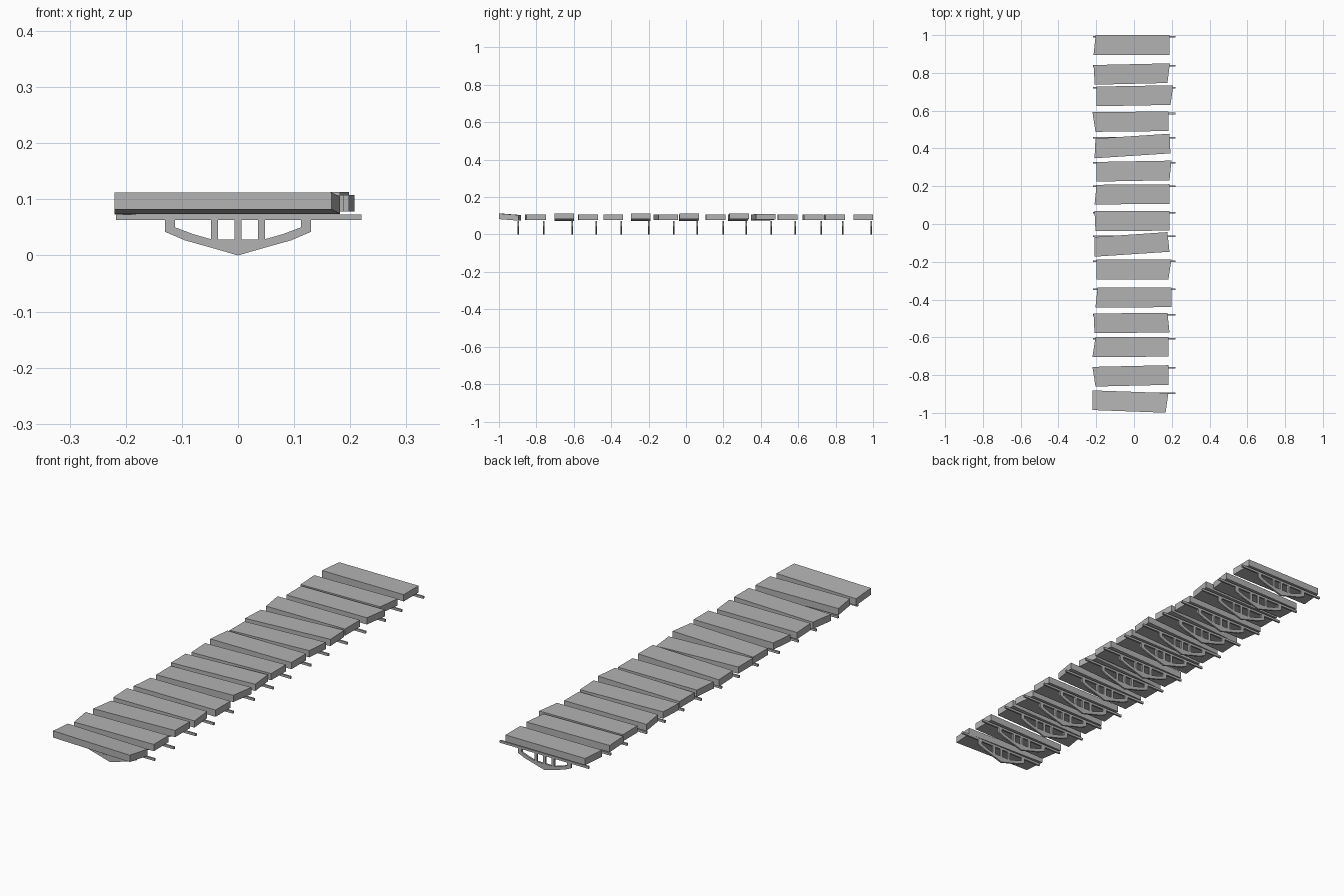
import bpy
import bmesh

cube = bpy.data.objects.get("Cube")
if cube:
    bpy.data.objects.remove(cube, do_unlink=True)

grey = bpy.data.materials.new("weathered_grey")
grey.use_nodes = True
colour = (0.45, 0.45, 0.45, 1)
grey.diffuse_color = colour
grey.node_tree.nodes["Principled BSDF"].inputs["Base Color"].default_value = colour


def finish(name, bm, location=(0, 0, 0)):
    bmesh.ops.recalc_face_normals(bm, faces=bm.faces)
    mesh = bpy.data.meshes.new(name)
    bm.to_mesh(mesh)
    bm.free()
    mesh.materials.append(grey)
    obj = bpy.data.objects.new(name, mesh)
    obj.location = location
    bpy.context.collection.objects.link(obj)
    return obj


def add_box(bm, low, high):
    """Axis-aligned box between two corners."""
    verts = bmesh.ops.create_cube(bm, size=1)["verts"]
    for v in verts:
        for i in range(3):
            v.co[i] = high[i] if v.co[i] > 0 else low[i]
    return verts


# Plank rows: centre y, then thousandths of a unit:
# skew along y, left end back/front, right end back/front, roll, pitch
PLANKS = [
    (0.948, 0, 7, -4, 3, 3, 0, 0),
    (0.794, 9, -4, 2, 5, -8, 0, 0),
    (0.679, 7, 12, 12, 23, 8, 0, 0),
    (0.542, 4, -10, 6, -3, -3, 0, 0),
    (0.413, 26, 6, 1, 3, 8, 2, 0),
    (0.28, 7, 12, 12, 13, 3, 5, 0),
    (0.157, 3, 12, 1, 3, 3, 0, 0),
    (0.016, 1, 1, 6, 3, 3, 5, 0),
    (-0.108, 26, 1, 1, -8, 3, 0, 0),
    (-0.241, 0, 12, 12, 13, -3, 5, 0),
    (-0.389, 1, 17, 6, 13, 13, 0, 0),
    (-0.524, 4, -4, 1, -8, 3, 0, 0),
    (-0.651, 1, 6, -10, -3, -3, 5, 0),
    (-0.804, 9, -10, 6, -3, -3, 0, 0),
    (-0.94, -14, -10, -10, -3, -18, 0, -4),
]
HALF_DEPTH = 0.052


def make_plank(y, skew, left_back, left_front, right_back, right_front, roll, pitch):
    bm = bmesh.new()
    for v in add_box(bm, (-1, -1, 0.078), (1, 1, 0.108)):
        side, back = v.co.x, v.co.y
        if side < 0:
            v.co.x = -0.21 + (left_back if back > 0 else left_front) / 1000
        else:
            v.co.x = 0.185 + (right_back if back > 0 else right_front) / 1000
        v.co.y = back * HALF_DEPTH + side * skew / 2000
        v.co.z += (side * roll + back * pitch) / 1000
    finish("plank", bm, (0, y, 0))


# Curved truss frame, right half from the top of the leg to the bottom point
OUTER = [(0.13, 0.066), (0.13, 0.042), (0.095, 0.027), (0.045, 0.013), (0, 0)]
INNER = [(0.112, 0.066), (0.112, 0.05), (0.08, 0.038), (0.045, 0.028), (0, 0.028)]
THICK = 0.008


def make_support(y):
    bm = bmesh.new()
    # Beam under the plank
    add_box(bm, (-0.217, -THICK / 2, 0.063), (0.22, THICK / 2, 0.073))
    # Upright struts
    for x in (-0.042, 0, 0.042):
        add_box(bm, (x - 0.006, -THICK / 2, 0.026), (x + 0.006, THICK / 2, 0.064))
    # Bowed lower frame
    for side in (-1, 1):
        faces = []
        for i in range(len(OUTER) - 1):
            quad = (OUTER[i], OUTER[i + 1], INNER[i + 1], INNER[i])
            faces.append(bm.faces.new(
                [bm.verts.new((side * x, -THICK / 2, z)) for x, z in quad]))
        strip = list({v for f in faces for v in f.verts})
        bmesh.ops.remove_doubles(bm, verts=strip, dist=0.0001)
        faces = [f for f in faces if f.is_valid]
        out = bmesh.ops.extrude_face_region(bm, geom=faces, use_keep_orig=True)
        moved = [g for g in out["geom"] if isinstance(g, bmesh.types.BMVert)]
        bmesh.ops.translate(bm, verts=moved, vec=(0, THICK, 0))
    finish("support_truss", bm, (0, y, 0))


for row in PLANKS:
    make_plank(*row)
    make_support(row[0] + 0.043)
